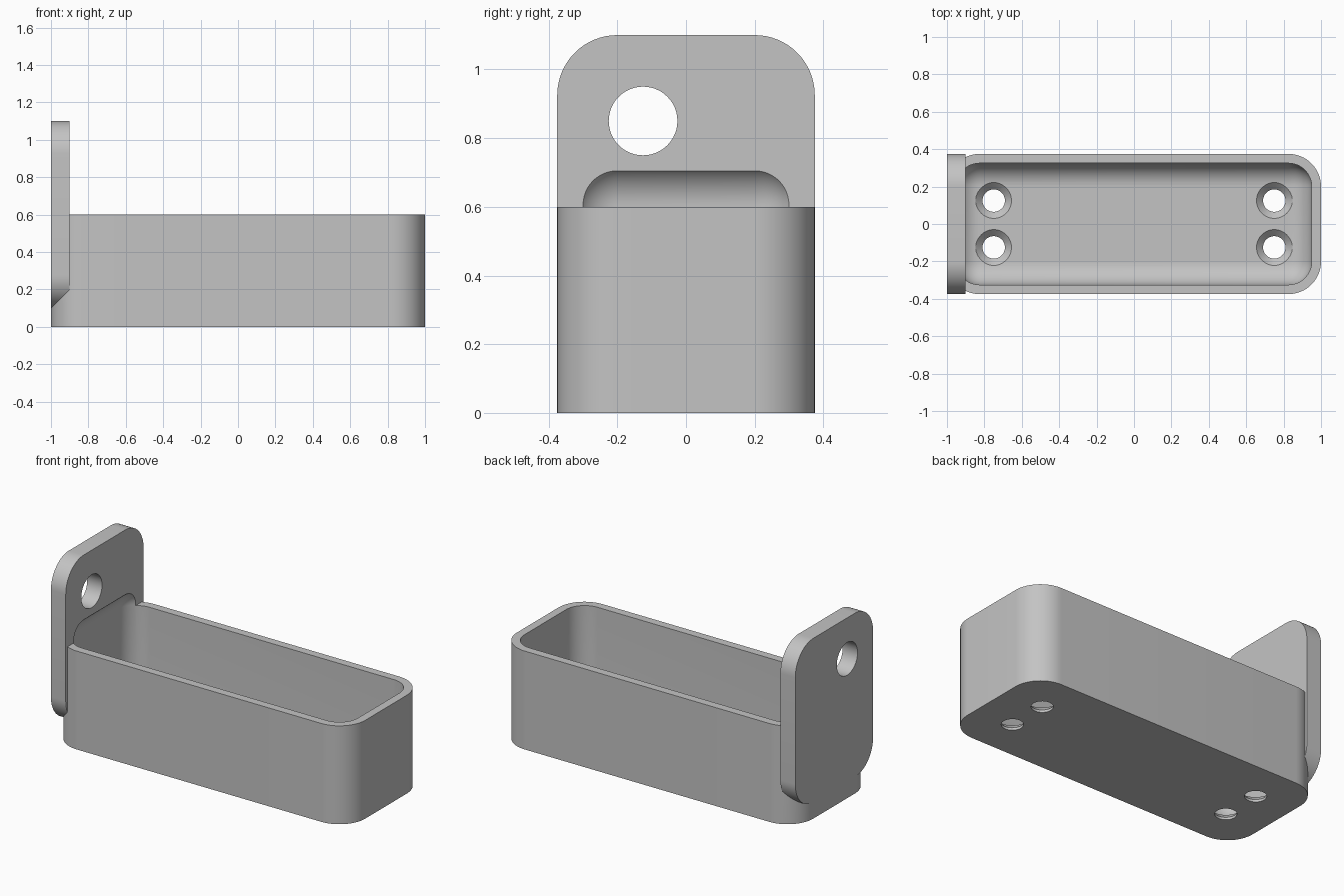
import bpy
import bmesh
from math import radians
from mathutils import Vector, Matrix

if "Cube" in bpy.data.objects:
    bpy.data.objects.remove(bpy.data.objects["Cube"])

grey = bpy.data.materials.new("light grey")
grey.use_nodes = True
grey.diffuse_color = (0.55, 0.55, 0.55, 1)
grey.node_tree.nodes["Principled BSDF"].inputs["Base Color"].default_value = grey.diffuse_color


def finish(name, bm):
    mesh = bpy.data.meshes.new(name)
    bm.to_mesh(mesh)
    bm.free()
    mesh.materials.append(grey)
    obj = bpy.data.objects.new(name, mesh)
    bpy.context.collection.objects.link(obj)
    return obj


def rounded_block(name, low, high, radius, axis=None):
    """Block with rounded edges: those along one axis, or all of them."""
    low, high = Vector(low), Vector(high)
    bm = bmesh.new()
    bmesh.ops.create_cube(bm, size=1)
    bmesh.ops.scale(bm, vec=high - low, verts=bm.verts)
    bmesh.ops.translate(bm, vec=(low + high) / 2, verts=bm.verts)
    edges = [e for e in bm.edges if axis is None
             or abs((e.verts[0].co - e.verts[1].co)[axis]) > 1e-4]
    bmesh.ops.bevel(bm, geom=edges, offset=radius, offset_type="OFFSET",
                    segments=16, profile=0.5, affect="EDGES")
    return finish(name, bm)


def round_cutter(name, centre, r_low, r_high, depth, turn=Matrix()):
    bm = bmesh.new()
    bmesh.ops.create_cone(bm, cap_ends=True, segments=48, radius1=r_low,
                          radius2=r_high, depth=depth,
                          matrix=Matrix.Translation(centre) @ turn)
    return finish(name, bm)


def combine(target, tool, operation):
    """Apply a boolean and drop the tool object."""
    tool.hide_render = True
    mod = target.modifiers.new("Boolean", "BOOLEAN")
    mod.operation, mod.object, mod.solver = operation, tool, "EXACT"
    bpy.context.view_layer.objects.active = target
    bpy.ops.object.modifier_apply(modifier=mod.name)
    bpy.data.objects.remove(tool)


# Tray body and upright mounting plate
tray = rounded_block("tray_with_mounting_plate", (-1, -0.375, 0), (1, 0.375, 0.6), 0.175, axis=2)
plate = rounded_block("plate", (-1, -0.375, 0.1), (-0.9, 0.375, 1.1), 0.175, axis=0)
combine(tray, plate, "UNION")

# Rounded cavity, which also bites into the plate
FLOOR = 0.05
cavity = rounded_block("cavity", (-0.95, -0.325, FLOOR), (0.95, 0.325, 0.73), 0.125)
combine(tray, cavity, "DIFFERENCE")

# Hanging hole through the plate
hole = round_cutter("hanging_hole", (-0.95, -0.125, 0.85), 0.1, 0.1, 0.3,
                    Matrix.Rotation(radians(90), 4, "Y"))
combine(tray, hole, "DIFFERENCE")

# Countersunk screw holes in the floor
for x in (-0.75, 0.75):
    for y in (-0.125, 0.125):
        combine(tray, round_cutter("screw_hole", (x, y, 0), 0.06, 0.06, 0.3), "DIFFERENCE")
        sink = round_cutter("countersink", (x, y, FLOOR - 0.015), 0.055, 0.105, 0.05)
        combine(tray, sink, "DIFFERENCE")

bpy.ops.object.select_all(action="DESELECT")
tray.select_set(True)
bpy.context.view_layer.objects.active = tray
bpy.ops.object.shade_smooth_by_angle(angle=radians(25))
